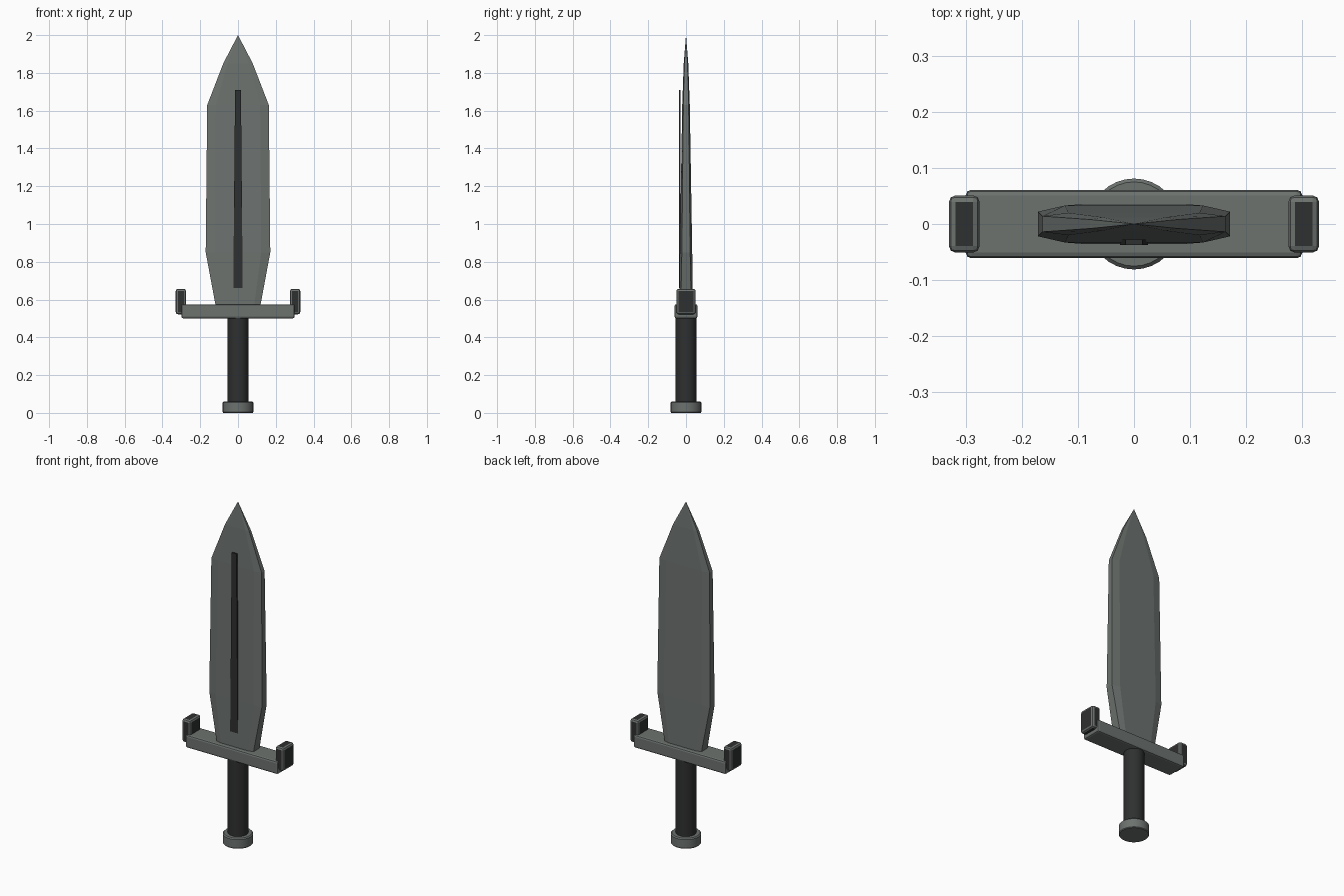
import bpy, bmesh, math

if "Cube" in bpy.data.objects:
    bpy.data.objects.remove(bpy.data.objects["Cube"])


def mat(name, c):
    m = bpy.data.materials.new(name)
    m.diffuse_color = (*c, 1)
    m.use_nodes = True
    m.node_tree.nodes["Principled BSDF"].inputs["Base Color"].default_value = m.diffuse_color
    return m


steel = mat("grey steel", (0.15, 0.168, 0.158))
dark = mat("dark grip", (0.028, 0.029, 0.029))


def finish(bm, name, *mats):
    bmesh.ops.recalc_face_normals(bm, faces=bm.faces)
    me = bpy.data.meshes.new(name)
    bm.to_mesh(me)
    bm.free()
    for m in mats:
        me.materials.append(m)
    ob = bpy.data.objects.new(name, me)
    bpy.context.collection.objects.link(ob)
    return ob


def box(name, lo, hi, bevel, *mats):
    bm = bmesh.new()
    bmesh.ops.create_cube(bm, size=1)
    for v in bm.verts:
        v.co = [(a + b) / 2 + c * (b - a) for a, b, c in zip(lo, hi, v.co)]
    bmesh.ops.bevel(bm, geom=bm.edges[:], offset=bevel, segments=2, profile=0.5, affect='EDGES')
    bm.normal_update()
    if len(mats) > 1:  # flat sides take the second colour, rounded rims keep the first
        for f in bm.faces:
            if max(abs(c) for c in f.normal) > 0.999:
                f.material_index = 1
    return finish(bm, name, *mats)


def lathe(name, profile, m, n=32):
    bm = bmesh.new()
    rings = [[bm.verts.new((r * math.cos(2 * math.pi * i / n), r * math.sin(2 * math.pi * i / n), z))
              for i in range(n)] for r, z in profile]
    for a, b in zip(rings, rings[1:]):
        for i in range(n):
            j = (i + 1) % n
            bm.faces.new((a[i], a[j], b[j], b[i]))
    bm.faces.new(rings[0])
    bm.faces.new(rings[-1])
    ob = finish(bm, name, m)
    bpy.ops.object.select_all(action='DESELECT')
    ob.select_set(True)
    bpy.context.view_layer.objects.active = ob
    bpy.ops.object.shade_smooth_by_angle(angle=math.radians(35))


# Blade: eight-sided sections (height, half width, face depth, edge depth) to a point
sections = [(0.56, 0.117, 0.036, 0.028), (0.85, 0.171, 0.033, 0.022),
            (1.63, 0.163, 0.020, 0.014), (1.85, 0.078, 0.012, 0.008)]
bm = bmesh.new()
rings = []
for z, w, d, e in sections:
    pts = [(-w, -e), (-0.72 * w, -d), (0.72 * w, -d), (w, -e),
           (w, e), (0.72 * w, d), (-0.72 * w, d), (-w, e)]
    rings.append([bm.verts.new((x, y, z)) for x, y in pts])
tip = bm.verts.new((0, 0, 2.0))
for a, b in zip(rings, rings[1:]):
    for i in range(8):
        j = (i + 1) % 8
        bm.faces.new((a[i], a[j], b[j], b[i]))
for i in range(8):
    bm.faces.new((rings[-1][i], rings[-1][(i + 1) % 8], tip))
bm.faces.new(rings[0])
finish(bm, "blade", steel)

# Dark tapered strip on the front of the blade
bm = bmesh.new()
bmesh.ops.create_cube(bm, size=1)
for v in bm.verts:
    top = v.co.z > 0
    v.co = (v.co.x * (0.031 if top else 0.05), -0.0325 + v.co.y * 0.009, 1.71 if top else 0.66)
finish(bm, "blade_strip", dark)

# Crossguard with upturned end blocks
box("crossguard", (-0.3, -0.061, 0.5), (0.3, 0.061, 0.575), 0.01, steel)
for s, side in ((-1, "left"), (1, "right")):
    xs = sorted((s * 0.275, s * 0.33))
    box("guard_end_" + side, (xs[0], -0.051, 0.522), (xs[1], 0.051, 0.657), 0.012, steel, dark)

# Grip and pommel
lathe("grip", [(0.055, 0.04), (0.055, 0.51)], dark)
lathe("pommel", [(0.078, 0), (0.081, 0.004), (0.081, 0.054), (0.075, 0.06)], steel)
